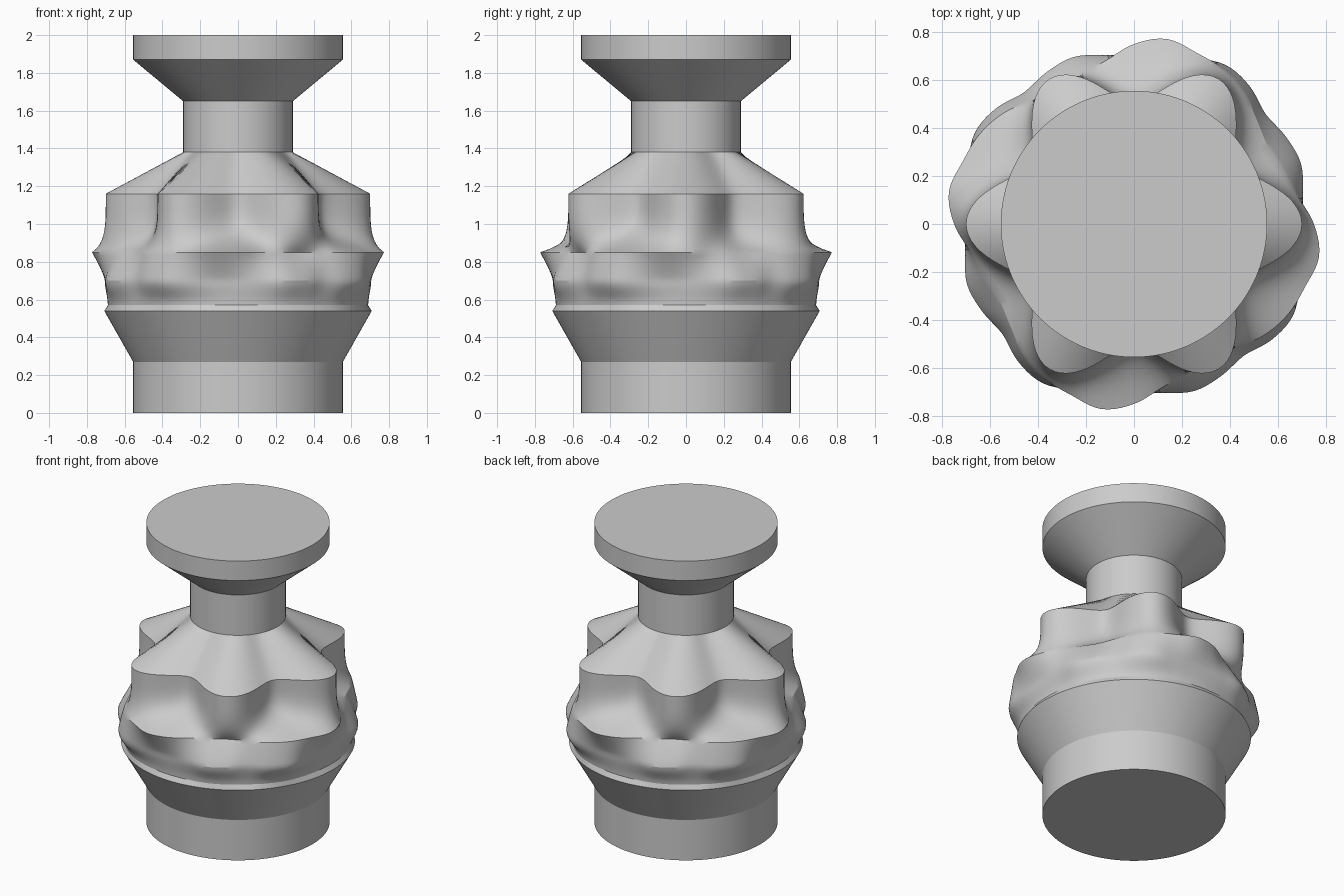
import bpy, bmesh, math

if "Cube" in bpy.data.objects:
    bpy.data.objects.remove(bpy.data.objects["Cube"])

SEGMENTS = 180
grey = bpy.data.materials.new("plain grey")
grey.diffuse_color = (0.6, 0.6, 0.6, 1)
grey.use_nodes = True
grey.node_tree.nodes["Principled BSDF"].inputs["Base Color"].default_value = grey.diffuse_color

# Quarter-turn radii, one every 10 degrees, repeated four times round
BELLY = [.705, .715, .74, .73, .715, .75, .765, .735, .712]
RIDGE = [.75, .69, .66, .645, .67, .715, .745, .76, .783]


def circle(r):
    return lambda a: r


def quarter_loop(radii):
    def f(a):
        u = math.degrees(a) / 10
        i = math.floor(u)
        t = u - i
        p, q, r, s = (radii[(i + k) % 9] for k in (-1, 0, 1, 2))
        return q + .5 * t * (r - p + t * (2*p - 5*q + 4*r - s + t * (3*(q - r) + s - p)))
    return f


def star(a):
    return .603 + .097 * math.cos(6 * a)


def blend(f, g, w):
    return lambda a: f(a) * (1 - w) + g(a) * w


def loft(name, rings):
    """Skin a stack of (height, radius function) rings and cap both ends."""
    bm = bmesh.new()
    loops = []
    for z, f in rings:
        angles = [2 * math.pi * i / SEGMENTS for i in range(SEGMENTS)]
        loops.append([bm.verts.new((f(a) * math.cos(a), f(a) * math.sin(a), z)) for a in angles])
    for lo, hi in zip(loops, loops[1:]):
        for i in range(SEGMENTS):
            j = (i + 1) % SEGMENTS
            bm.faces.new((lo[i], lo[j], hi[j], hi[i]))
    bm.faces.new(loops[0][::-1])
    bm.faces.new(loops[-1])
    mesh = bpy.data.meshes.new(name)
    bm.to_mesh(mesh)
    bm.free()
    mesh.materials.append(grey)
    ob = bpy.data.objects.new(name, mesh)
    bpy.context.collection.objects.link(ob)
    bpy.context.view_layer.objects.active = ob
    ob.select_set(True)
    bpy.ops.object.shade_smooth_by_angle(angle=math.radians(25))
    ob.select_set(False)


belly, ridge = quarter_loop(BELLY), quarter_loop(RIDGE)

# Round foot and flare
rings = [(0, circle(.555)), (.27, circle(.555)), (.54, circle(.708))]
# Lower wavy band: pinched above the flare, swelling into the belly, then the ridge
pinch = blend(circle(.685), belly, .2)
rings.append((.57, pinch))
for k in range(1, 7):
    t = k / 6
    rings.append((.57 + .13 * t, blend(pinch, belly, t * t * (3 - 2 * t))))
for k in range(1, 9):
    t = k / 8
    rings.append((.70 + .15 * t, blend(belly, ridge, t ** 1.2)))
# Upper band: the ridge sweeps quickly into a six-lobed star
for k in range(1, 17):
    t = k / 16
    rings.append((.85 + .31 * t, blend(ridge, star, 1 - (1 - t) ** 4)))
# Shoulder, neck and flared top
rings += [(1.38, circle(.29)), (1.65, circle(.29)), (1.87, circle(.555)), (2, circle(.555))]
loft("vase_body", rings)
